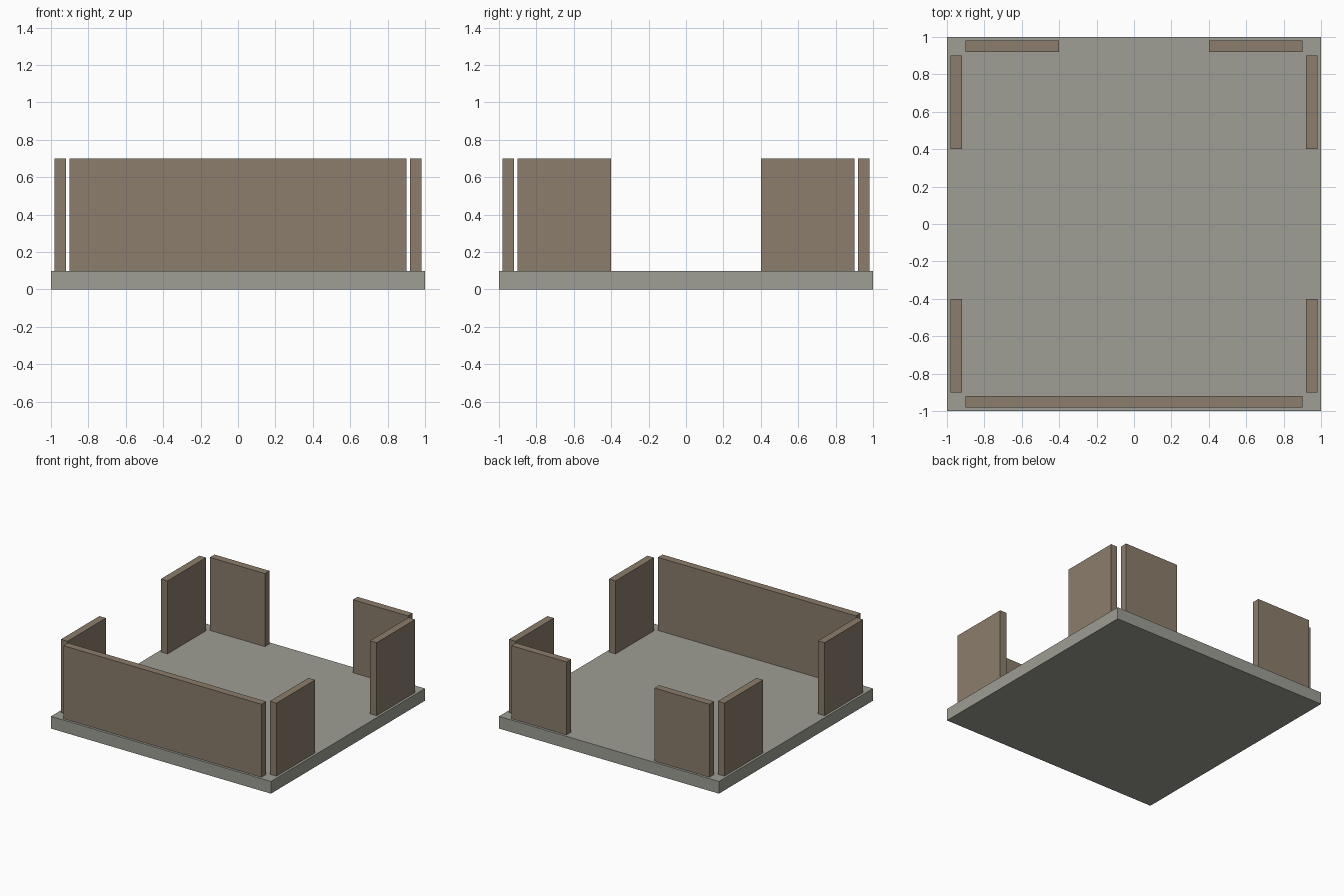
import bpy

if "Cube" in bpy.data.objects:
    bpy.data.objects.remove(bpy.data.objects["Cube"])


def material(name, rgb):
    mat = bpy.data.materials.new(name)
    mat.diffuse_color = (*rgb, 1.0)
    mat.use_nodes = True
    mat.node_tree.nodes["Principled BSDF"].inputs["Base Color"].default_value = mat.diffuse_color
    return mat


stone = material("grey_stone", (0.342, 0.342, 0.300))
clay = material("brown_wall", (0.258, 0.205, 0.147))


def box(name, centre, size, mat):
    bpy.ops.mesh.primitive_cube_add(size=1, location=centre)
    obj = bpy.context.object
    obj.name = name
    obj.scale = size
    bpy.ops.object.transform_apply(location=False, rotation=False, scale=True)
    obj.data.materials.append(mat)
    return obj


THICK, HEIGHT = 0.06, 0.6
EDGE, MID_Z = 0.95, 0.4

# Floor slab
box("floor_slab", (0, 0, 0.05), (2, 2, 0.1), stone)

# Unbroken front wall
box("front_wall", (0, -EDGE, MID_Z), (1.8, THICK, HEIGHT), clay)

# Paired wall panels leaving a wide opening at the back and on each side
for side, sx in (("left", -1), ("right", 1)):
    box(f"back_wall_{side}", (sx * 0.65, EDGE, MID_Z), (0.5, THICK, HEIGHT), clay)
    for end, sy in (("front", -1), ("back", 1)):
        box(f"{side}_wall_{end}", (sx * EDGE, sy * 0.65, MID_Z),
            (THICK, 0.5, HEIGHT), clay)
